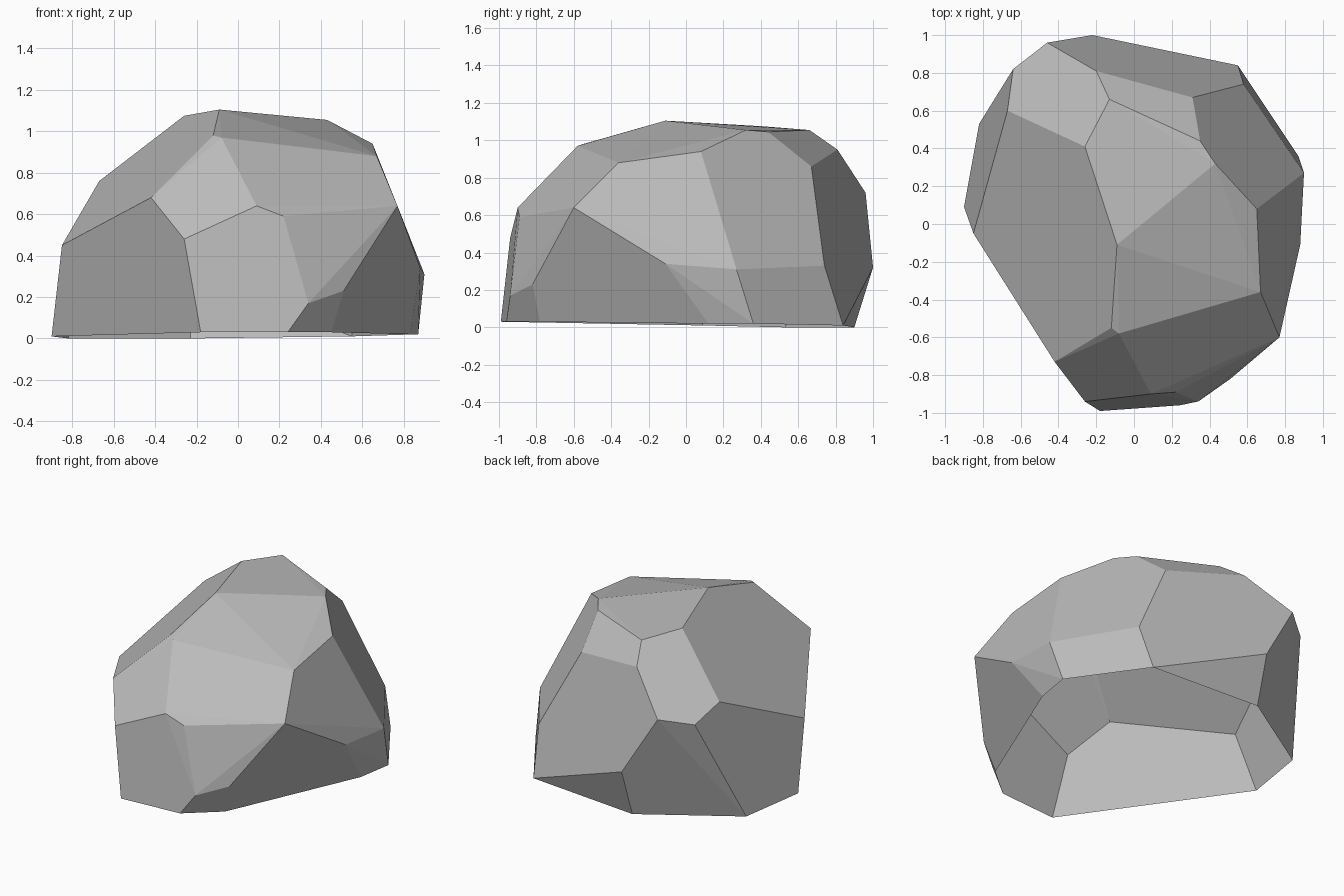
import bpy
import bmesh
import math
from mathutils import Vector

# Remove the default object
default_cube = bpy.data.objects.get("Cube")
if default_cube is not None:
    bpy.data.objects.remove(default_cube, do_unlink=True)


def make_material(name, colour):
    material = bpy.data.materials.new(name)
    material.use_nodes = True
    material.diffuse_color = colour
    shader = next(n for n in material.node_tree.nodes if n.type == "BSDF_PRINCIPLED")
    shader.inputs["Base Color"].default_value = colour
    shader.inputs["Roughness"].default_value = 0.9
    return material


# Corners of the stone in hundredths of a unit, ring by ring
ground_ring = [(-18, -99, 3), (24, -96, 3), (45, -78, 3), (83, 12, 2),
               (87, 36, 2), (55, 84, 1), (-23, 90, 0), (-82, 53, 0), (-90, 9, 1)]
lower_ring = [(34, -94, 17), (51, -82, 23), (88, -11, 34), (90, 27, 31),
              (58, 74, 33), (-22, 100, 32), (-85, -5, 45), (-26, -94, 48)]
shoulder_ring = [(9, -90, 64), (22, -89, 59), (77, -60, 64), (-42, -73, 68),
                 (-67, 60, 76), (-64, 82, 68), (-46, 96, 72)]
upper_ring = [(67, -36, 88), (65, 8, 94), (31, 67, 86), (-20, 81, 95),
              (-12, -55, 98), (-8, -58, 97)]
crown = [(-9, -11, 110.5), (-26, 41, 107.5), (-13, 66, 105.5),
         (35, 44, 104.5), (43, 32, 105.5)]


def build_stone(name, rings, material):
    """Wrap the rings in flat facets and leave the underside open."""
    bm = bmesh.new()
    for ring in rings:
        for corner in ring:
            bm.verts.new(Vector(corner) / 100)
    result = bmesh.ops.convex_hull(bm, input=bm.verts[:])
    unused = {g for g in result["geom_interior"] + result["geom_unused"]
              if isinstance(g, bmesh.types.BMVert)}
    bmesh.ops.delete(bm, geom=list(unused), context="VERTS")

    # Open underside
    underside = [f for f in bm.faces if all(v.co.z < 0.05 for v in f.verts)]
    bmesh.ops.delete(bm, geom=underside, context="FACES")

    # Merge nearly level triangles into broad facets
    bmesh.ops.dissolve_limit(bm, angle_limit=math.radians(4),
                             verts=bm.verts[:], edges=bm.edges[:])
    bmesh.ops.recalc_face_normals(bm, faces=bm.faces[:])
    if sum(f.normal.z * f.calc_area() for f in bm.faces) < 0:
        bmesh.ops.reverse_faces(bm, faces=bm.faces[:])
    for face in bm.faces:
        face.smooth = False

    mesh = bpy.data.meshes.new(name)
    bm.to_mesh(mesh)
    bm.free()
    mesh.materials.append(material)
    stone = bpy.data.objects.new(name, mesh)
    bpy.context.scene.collection.objects.link(stone)
    return stone


stone_grey = make_material("stone_grey", (0.5, 0.5, 0.5, 1))
build_stone("boulder", [ground_ring, lower_ring, shoulder_ring, upper_ring, crown],
            stone_grey)
